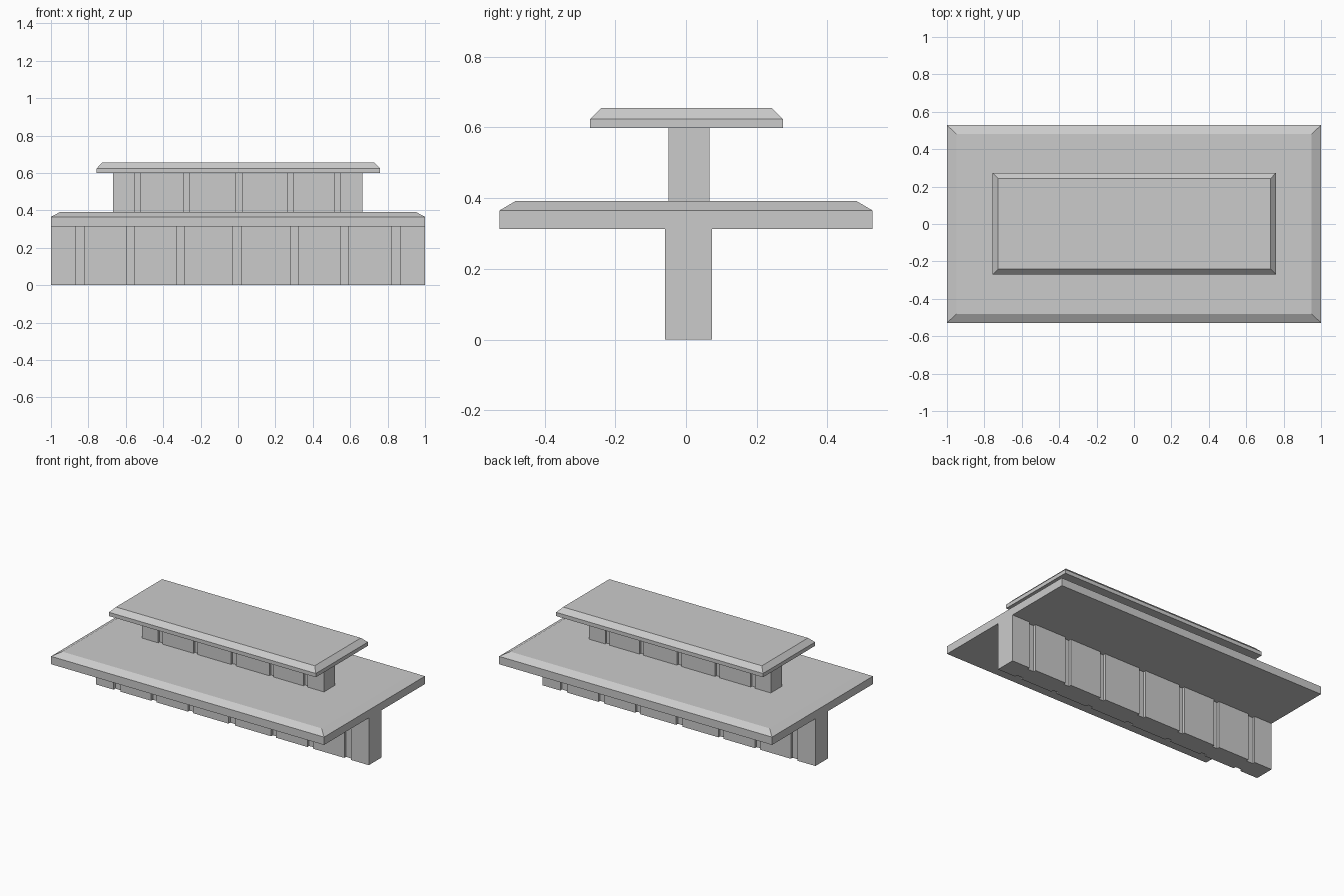
import bpy, bmesh

if "Cube" in bpy.data.objects:
    bpy.data.objects.remove(bpy.data.objects["Cube"])


def finish(name, bm):
    bmesh.ops.recalc_face_normals(bm, faces=bm.faces)
    mesh = bpy.data.meshes.new(name)
    bm.to_mesh(mesh)
    bm.free()
    obj = bpy.data.objects.new(name, mesh)
    bpy.context.collection.objects.link(obj)
    return obj


def extrude_outline(name, pts, z0, z1):
    bm = bmesh.new()
    face = bm.faces.new([bm.verts.new((x, y, z0)) for x, y in pts])
    res = bmesh.ops.extrude_face_region(bm, geom=[face])
    for v in res["geom"]:
        if isinstance(v, bmesh.types.BMVert):
            v.co.z = z1
    return finish(name, bm)


def grooved_wall(name, x0, x1, y0, y1, z0, z1, grooves, depth=0.018):
    """Upright slab with vertical grooves (centre, width) on front and back."""
    front, back = [(x0, y0)], [(x0, y1)]
    for c, w in grooves:
        a, b = c - w / 2, c + w / 2
        front += [(a, y0), (a, y0 + depth), (b, y0 + depth), (b, y0)]
        back += [(a, y1), (a, y1 - depth), (b, y1 - depth), (b, y1)]
    front.append((x1, y0))
    back.append((x1, y1))
    return extrude_outline(name, front + back[::-1], z0, z1)


def bevelled_slab(name, x0, x1, y0, y1, z0, z_edge, z1, inset_x, inset_y):
    """Rectangular slab whose upper rim slopes inward to a smaller top."""
    bm = bmesh.new()
    rings = []
    for z, ix, iy in ((z0, 0, 0), (z_edge, 0, 0), (z1, inset_x, inset_y)):
        corners = ((x0 + ix, y0 + iy), (x1 - ix, y0 + iy),
                   (x1 - ix, y1 - iy), (x0 + ix, y1 - iy))
        rings.append([bm.verts.new((x, y, z)) for x, y in corners])
    for lo, hi in zip(rings, rings[1:]):
        for i in range(4):
            j = (i + 1) % 4
            bm.faces.new((lo[i], lo[j], hi[j], hi[i]))
    bm.faces.new(rings[0][::-1])
    bm.faces.new(rings[-1])
    return finish(name, bm)


# Lower wall with seven grooves per side
grooved_wall("lower_wall", -1, 1, -0.059, 0.074, 0, 0.313,
             [(-0.845, 0.05), (-0.576, 0.038), (-0.308, 0.036), (-0.004, 0.048),
              (0.302, 0.036), (0.57, 0.04), (0.845, 0.048)])

# Wide lower slab
bevelled_slab("lower_slab", -1, 1, -0.528, 0.528, 0.313, 0.365, 0.392, 0.05, 0.046)

# Upper wall with five grooves per side
grooved_wall("upper_wall", -0.668, 0.665, -0.05, 0.066, 0.392, 0.599,
             [(-0.535, 0.03), (-0.275, 0.03), (0.003, 0.035),
              (0.28, 0.03), (0.53, 0.03)], 0.015)

# Small top slab
bevelled_slab("upper_slab", -0.756, 0.76, -0.271, 0.274, 0.599, 0.624, 0.655, 0.03, 0.031)
